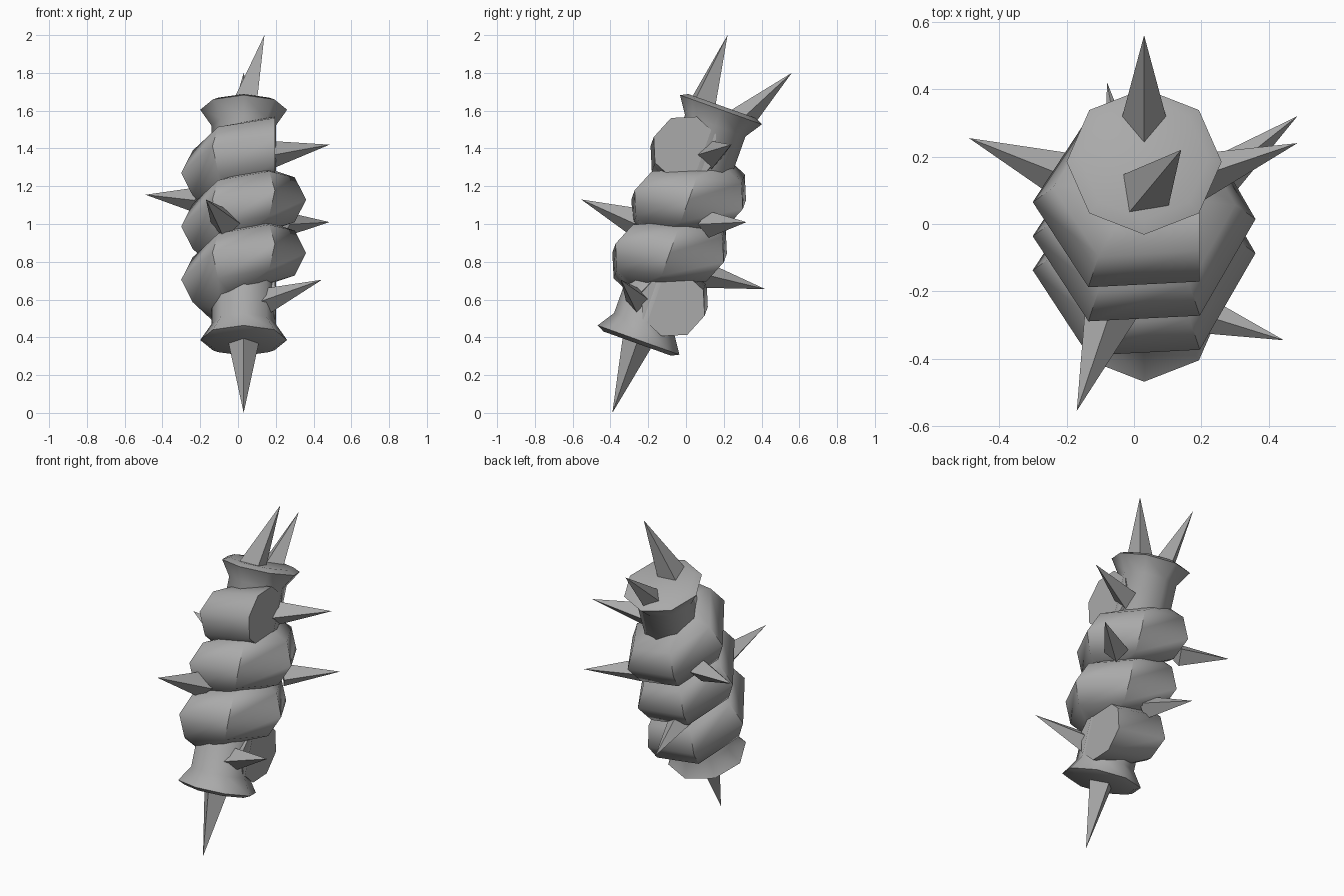
import bpy, bmesh, math
from mathutils import Vector, Matrix

cube = bpy.data.objects.get("Cube")
if cube:
    bpy.data.objects.remove(cube, do_unlink=True)

# One plain grey for everything
GREY = (0.4, 0.4, 0.4, 1)
grey = bpy.data.materials.new("stone_grey")
grey.use_nodes = True
grey.diffuse_color = GREY
shader = next(n for n in grey.node_tree.nodes if n.type == 'BSDF_PRINCIPLED')
shader.inputs["Base Color"].default_value = GREY

# Leaning frame: local z is the body axis, origin at the top rim
LEAN = Matrix.Translation((0.03, 0.185, 1.605)) @ Matrix.Rotation(math.radians(-19.7), 4, 'X')
LENGTH = 1.295


def finish(name, bm, matrix, smooth):
    bmesh.ops.recalc_face_normals(bm, faces=bm.faces)
    bm.transform(matrix)
    mesh = bpy.data.meshes.new(name)
    bm.to_mesh(mesh)
    bm.free()
    mesh.materials.append(grey)
    obj = bpy.data.objects.new(name, mesh)
    bpy.context.collection.objects.link(obj)
    if smooth:
        bpy.ops.object.select_all(action='DESELECT')
        obj.select_set(True)
        bpy.context.view_layer.objects.active = obj
        bpy.ops.object.shade_smooth_by_angle(angle=math.radians(50))
    return obj


def loft(name, rings):
    """Skin a list of point rings and cap both ends."""
    bm = bmesh.new()
    loops = [[bm.verts.new(p) for p in ring] for ring in rings]
    for a, b in zip(loops, loops[1:]):
        for i in range(len(a)):
            j = (i + 1) % len(a)
            bm.faces.new((a[i], a[j], b[j], b[i]))
    bm.faces.new(loops[0])
    bm.faces.new(loops[-1])
    return finish(name, bm, LEAN, True)


# Core column with a flared rim at each end
upper = [(0.19, 0.02), (0.23, 0), (0.17, -0.09)]
profile = upper + [(r, -LENGTH - z) for r, z in reversed(upper)]
octagon = [math.radians(45 * i) for i in range(8)]
loft("core_column", [[Vector((r * math.cos(a), r * math.sin(a), z)) for a in octagon]
                     for r, z in profile])

# Thick coil with six steps per turn; its ends are cut square to the last step
STEPS, RISE = 16, 0.05
COIL_R, TUBE_R, CUT_X = 0.125, 0.178, 0.165
rings = []
for k in range(STEPS + 1):
    turn = math.radians(60 + 60 * k)
    height = -0.356 + (k - 14) * RISE
    ring = []
    for a in octagon:
        r = COIL_R + TUBE_R / math.cos(math.radians(30)) * math.cos(a)
        p = Vector((r * math.cos(turn), r * math.sin(turn), height + TUBE_R * math.sin(a)))
        if k in (0, STEPS):
            p.x = CUT_X
        ring.append(p)
    rings.append(ring)
loft("spiral_coil", rings)


# Four-sided spikes: base centre, tip, base radius
def spike(name, base, tip, radius):
    base, tip = Vector(base), Vector(tip)
    axis = tip - base
    sink = 0.05
    length = axis.length + sink
    bm = bmesh.new()
    bmesh.ops.create_cone(bm, cap_ends=True, segments=4, depth=length,
                          radius1=radius * length / axis.length, radius2=0)
    bmesh.ops.remove_doubles(bm, verts=bm.verts, dist=0.0001)
    turn = axis.to_track_quat('Z', 'Y').to_matrix().to_4x4()
    middle = tip - axis.normalized() * length / 2
    finish(name, bm, Matrix.Translation(middle) @ turn, False)


spike("top_spike", (0.04, 0.1, 1.66), (0.14, 0.22, 2), 0.08)
spike("top_back_spike", (0.03, 0.3, 1.56), (0.03, 0.56, 1.8), 0.07)
spike("bottom_spike", (0.03, -0.26, 0.37), (0.03, -0.39, 0), 0.08)
spike("front_spike", (-0.08, -0.29, 1.02), (-0.17, -0.555, 1.13), 0.07)
spike("right_spike", (-0.25, 0.16, 1.13), (-0.49, 0.255, 1.155), 0.06)
spike("upper_left_spike", (0.19, 0.14, 1.37), (0.485, 0.24, 1.42), 0.07)
spike("middle_left_spike", (0.27, 0.15, 1), (0.485, 0.32, 1.01), 0.06)
spike("lower_left_spike", (0.14, -0.25, 0.59), (0.445, -0.345, 0.705), 0.07)
spike("back_spike", (-0.03, 0.14, 0.72), (-0.08, 0.42, 0.655), 0.06)
